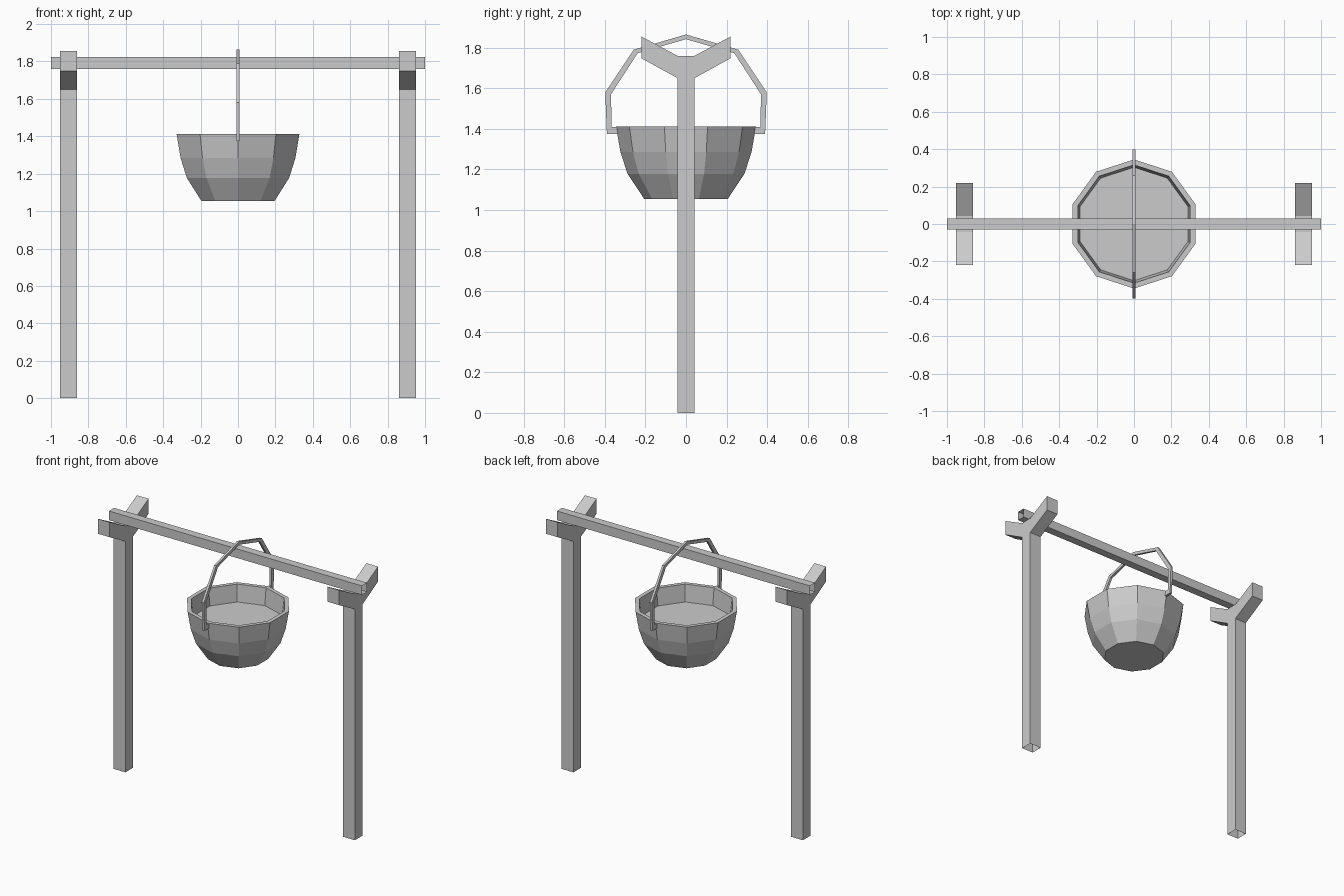
import bpy
import bmesh
from math import cos, sin, pi

if "Cube" in bpy.data.objects:
    bpy.data.objects.remove(bpy.data.objects["Cube"])

grey = bpy.data.materials.new("plain_grey")
grey.use_nodes = True
grey.diffuse_color = (0.6, 0.6, 0.6, 1)
grey.node_tree.nodes["Principled BSDF"].inputs["Base Color"].default_value = (0.6, 0.6, 0.6, 1)


def finish(bm, name):
    """Turn a bmesh into a flat shaded object."""
    mesh = bpy.data.meshes.new(name)
    bm.to_mesh(mesh)
    bm.free()
    mesh.materials.append(grey)
    obj = bpy.data.objects.new(name, mesh)
    bpy.context.collection.objects.link(obj)
    return obj


def mirrored(half):
    """Complete a (y, z) half outline with its mirror image across y = 0."""
    return half + [(-y, z) for y, z in reversed(half) if y > 0]


def prism(name, outline, x0, x1, is_open=lambda face: False):
    """Extrude a (y, z) outline along x, then remove the open faces."""
    bm = bmesh.new()
    base = bm.faces.new([bm.verts.new((x0, y, z)) for y, z in outline])
    ext = bmesh.ops.extrude_face_region(bm, geom=[base], use_keep_orig=True)
    verts = [v for v in ext["geom"] if isinstance(v, bmesh.types.BMVert)]
    bmesh.ops.translate(bm, verts=verts, vec=(x1 - x0, 0, 0))
    bmesh.ops.recalc_face_normals(bm, faces=bm.faces)
    bm.normal_update()
    bmesh.ops.delete(bm, geom=[f for f in bm.faces if is_open(f)], context='FACES_ONLY')
    return finish(bm, name)


# Forked posts, hollow at the foot
fork = mirrored([(0.042, 0), (0.042, 1.65), (0.22, 1.748), (0.22, 1.855), (0.042, 1.76)])
for side, x in (("left", 0.907), ("right", -0.907)):
    prism(side + "_post", fork, x - 0.046, x + 0.046,
          lambda f: f.calc_center_median().z < 0.01)

# Crossbeam with open ends
prism("crossbeam", mirrored([(0.029, 1.76), (0.029, 1.825)]), -1, 1,
      lambda f: abs(f.normal.x) > 0.9)

# Pot handle: outer edge up, inner edge down, closed by mirroring
outer = [(0.335, 1.375), (0.39, 1.375), (0.398, 1.58), (0.258, 1.79), (0, 1.865)]
inner = [(0, 1.842), (0.238, 1.773), (0.37, 1.57), (0.366, 1.41), (0.335, 1.41)]
flip = lambda pts: [(-y, z) for y, z in reversed(pts) if y > 0]
prism("pot_handle", outer + flip(outer) + [(-y, z) for y, z in reversed(inner)][:-1] + inner,
      -0.008, 0.008)

# Ten sided pot: rings from the base, over the rim, down to the inner floor
bm = bmesh.new()
SIDES = 10
rings = []
for r, z in [(0.205, 1.053), (0.288, 1.178), (0.323, 1.285), (0.345, 1.412),
             (0.316, 1.412), (0.303, 1.29)]:
    angles = [pi / 2 + 2 * pi * i / SIDES for i in range(SIDES)]
    rings.append([bm.verts.new((r * cos(a), r * sin(a), z)) for a in angles])
for low, high in zip(rings, rings[1:]):
    for i in range(SIDES):
        j = (i + 1) % SIDES
        bm.faces.new((low[i], low[j], high[j], high[i]))
bm.faces.new(rings[0][::-1])
bm.faces.new(rings[-1])
bmesh.ops.recalc_face_normals(bm, faces=bm.faces)
finish(bm, "pot")
